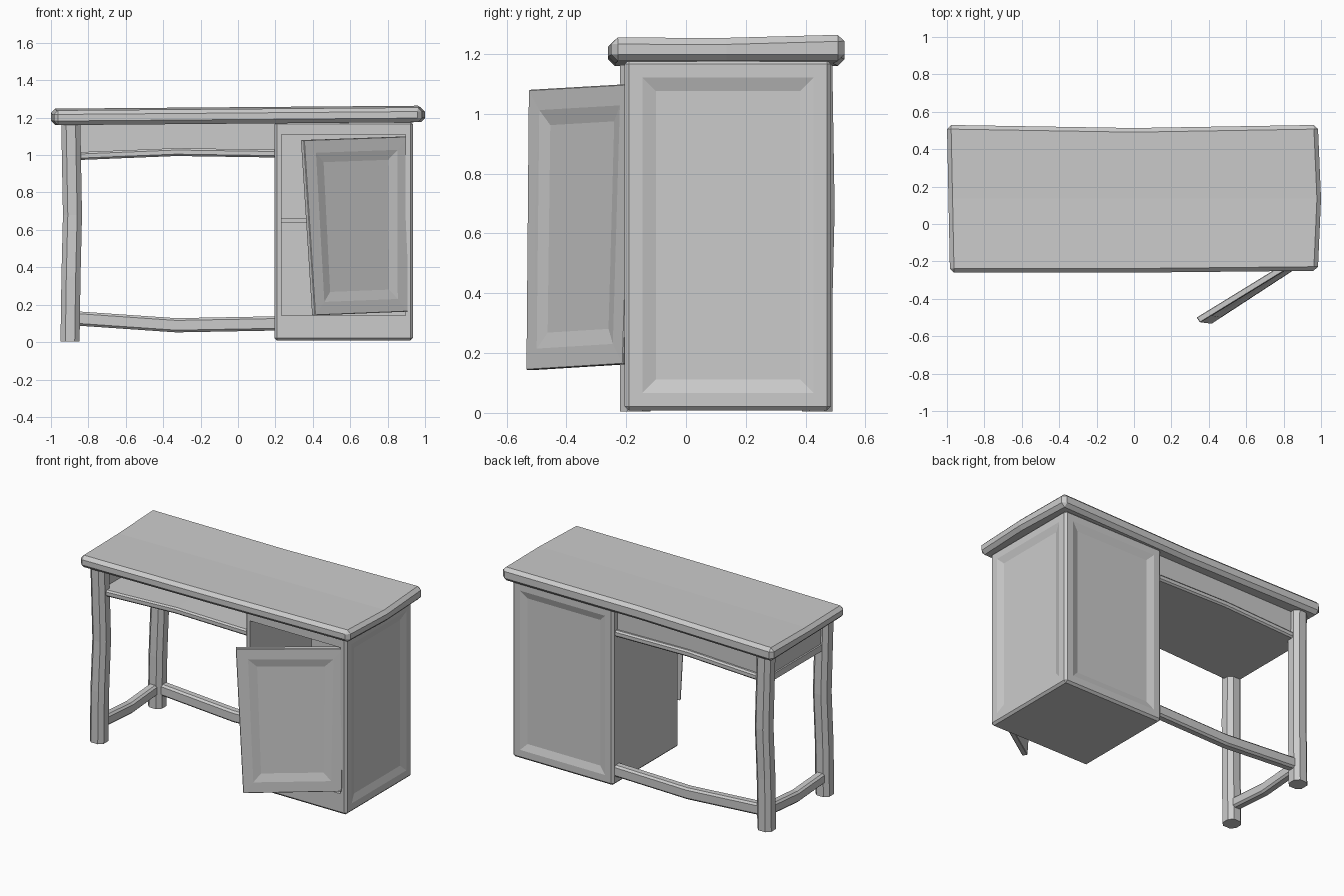
import bpy, bmesh
from mathutils import Vector

if "Cube" in bpy.data.objects:
    bpy.data.objects.remove(bpy.data.objects["Cube"])


def finish(name, bm):
    bmesh.ops.recalc_face_normals(bm, faces=bm.faces)
    me = bpy.data.meshes.new(name)
    bm.to_mesh(me)
    bm.free()
    ob = bpy.data.objects.new(name, me)
    bpy.context.collection.objects.link(ob)
    return ob


def box_bm(lo, hi, bevel=0.0, cuts=()):
    bm = bmesh.new()
    bmesh.ops.create_cube(bm, size=1)
    for v in bm.verts:
        v.co = [lo[i] + (v.co[i] + 0.5) * (hi[i] - lo[i]) for i in range(3)]
    for co, no in cuts:
        bmesh.ops.bisect_plane(bm, geom=bm.verts[:] + bm.edges[:] + bm.faces[:],
                               plane_co=co, plane_no=no)
    if bevel:
        sharp = [e for e in bm.edges if e.calc_face_angle() > 0.5]
        bmesh.ops.bevel(bm, geom=sharp, offset=bevel, segments=1,
                        affect='EDGES', clamp_overlap=True)
    bm.normal_update()
    return bm


def side(bm, direction):
    d = Vector(direction)
    return max((f for f in bm.faces if f.normal.dot(d) > 0.99), key=lambda f: f.calc_area())


def panel(bm, direction, border, slope, depth):
    """Sunken panel with sloped rim."""
    f = side(bm, direction)
    bmesh.ops.inset_region(bm, faces=[f], thickness=border, use_even_offset=True)
    bmesh.ops.inset_region(bm, faces=[f], thickness=slope, depth=-depth, use_even_offset=True)


def beam(name, pts, axis, a, b, c):
    """Chamfered rectangle swept along points; axis is the run direction."""
    sec = [(a, b - c), (a - c, b), (c - a, b), (-a, b - c),
           (-a, c - b), (c - a, -b), (a - c, -b), (a, c - b)]
    others = [i for i in range(3) if i != axis]
    bm = bmesh.new()
    rings = []
    for k, p in enumerate(pts):
        ring = []
        for s in sec:
            q = list(p)
            for i, d in zip(others, s):
                q[i] += d
            ring.append(bm.verts.new(q))
        rings.append(ring)
    for r, s in zip(rings, rings[1:]):
        for i in range(8):
            j = (i + 1) % 8
            bm.faces.new((r[i], r[j], s[j], s[i]))
    bm.faces.new(rings[0])
    bm.faces.new(rings[-1])
    return finish(name, bm)


# Worn, slightly warped table top
bm = box_bm((-1, -0.26, 1.168), (1, 0.53, 1.252), 0.022,
            [((0, 0, 0), (1, 0, 0)), ((0, 0.135, 0), (0, 1, 0))])
for v in bm.verts:
    x, y, z = v.co
    t = (y - 0.135) / 0.395
    v.co.z += 0.008 * x + (0.005 * t - 0.006 * (1 - t * t) if z > 1.2 else 0)
    if x > 0.5:
        v.co.x -= 0.018 * t * t
    elif x < -0.5:
        v.co.x += 0.008 * (1 - t)
    if y > 0.4:
        v.co.y -= 0.017 * (1 - x * x)
    elif y < -0.1:
        v.co.y += 0.01 * max(x, 0)
finish("table_top", bm)

# Cabinet with panelled right and back sides and an open front
bm = box_bm((0.195, -0.205, 0.008), (0.935, 0.485, 1.18), 0.014)
panel(bm, (1, 0, 0), 0.045, 0.045, 0.015)
panel(bm, (0, 1, 0), 0.045, 0.045, 0.015)
f = side(bm, (0, -1, 0))
bmesh.ops.inset_region(bm, faces=[f], thickness=0.025)
for v in f.verts:
    v.co.x = 0.232 if v.co.x < 0.5 else 0.895
    v.co.z = 0.143 if v.co.z < 0.5 else 1.11
f = bmesh.ops.extrude_discrete_faces(bm, faces=[f])["faces"][0]
for v in f.verts:
    v.co.y += 0.645
finish("cabinet", bm)
finish("cabinet_shelf", box_bm((0.225, -0.16, 0.638), (0.9, 0.45, 0.662)))

# Half-open door, built flat (u from hinge, depth, height) and then skewed into place
W, H, T = 0.65, 0.94, 0.032
hinge_lo, hinge_hi = Vector((0.89, -0.185, 0.163)), Vector((0.897, -0.155, 1.10))
free_lo, free_hi = Vector((0.395, -0.508, 0.143)), Vector((0.335, -0.5, 1.08))
out = Vector((0.545, -0.838, 0))


def hang(bm):
    for v in bm.verts:
        u, d, h = v.co.x / W, v.co.y, v.co.z / H
        v.co = hinge_lo.lerp(hinge_hi, h).lerp(free_lo.lerp(free_hi, h), u) + out * d


bm = box_bm((0, 0, 0), (W, T, H), 0.003)
panel(bm, (0, 1, 0), 0.067, 0.052, 0.012)
panel(bm, (0, -1, 0), 0.067, 0.052, 0.012)
hang(bm)
door = finish("door", bm)

# Finger slot through the door
bm = box_bm((W - 0.053, -0.05, 0.39), (W - 0.016, 0.08, 0.54))
hang(bm)
slot = finish("slot_cutter", bm)
slot.hide_render = True
slot.hide_viewport = True
mod = door.modifiers.new("slot", 'BOOLEAN')
mod.operation = 'DIFFERENCE'
mod.solver = 'EXACT'
mod.object = slot

# Two octagonal, gently crooked legs
for name, y in (("front_leg", -0.17), ("back_leg", 0.438)):
    leg = beam(name, [(-0.898, y, 0.004), (-0.893, y, 0.35), (-0.885, y + 0.008, 0.68),
                      (-0.894, y, 1.175)], 2, 0.051, 0.051, 0.026)

# Stretchers near the floor
beam("back_stretcher", [(-0.87, 0.438, 0.127), (-0.33, 0.438, 0.09), (0.21, 0.438, 0.1)],
     0, 0.03, 0.038, 0.012)
beam("side_stretcher", [(-0.897, -0.15, 0.125), (-0.897, 0.14, 0.105), (-0.897, 0.42, 0.127)],
     1, 0.03, 0.036, 0.012)

# Open compartment under the top: shelf, back and side panels
beam("under_shelf", [(-0.915, 0.14, 0.992), (-0.33, 0.14, 1.016), (0.205, 0.14, 1.008)],
     0, 0.322, 0.021, 0.01)
finish("back_apron", box_bm((-0.89, 0.41, 1.0), (0.21, 0.44, 1.18)))
finish("side_apron", box_bm((-0.905, -0.16, 1.0), (-0.875, 0.43, 1.18)))
